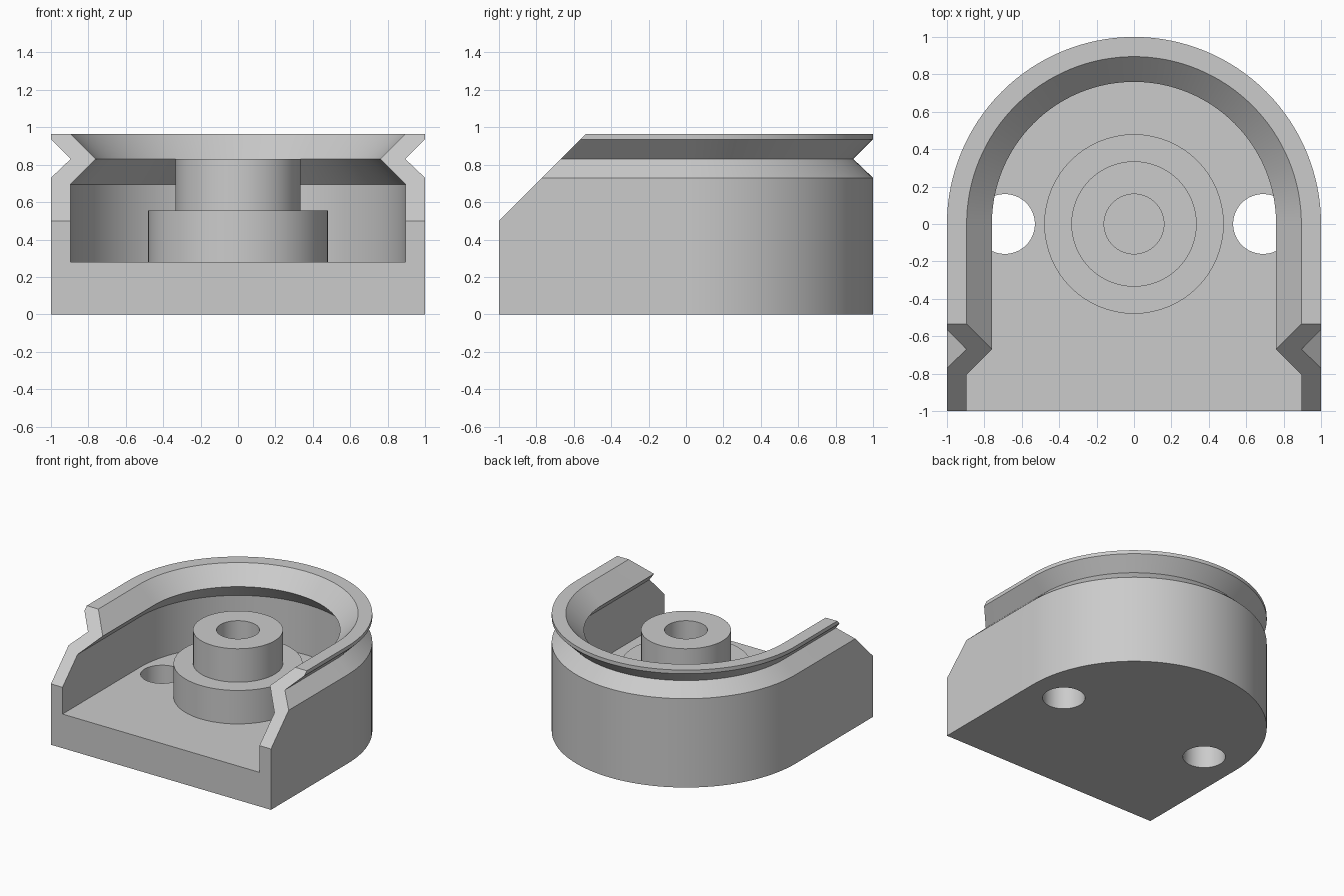
import bpy
import bmesh
from math import cos, sin, pi

cube = bpy.data.objects.get("Cube")
if cube:
    bpy.data.objects.remove(cube, do_unlink=True)

grey = bpy.data.materials.new("plain grey")
grey.use_nodes = True
colour = (0.6, 0.6, 0.6, 1)
grey.diffuse_color = colour
grey.node_tree.nodes["Principled BSDF"].inputs["Base Color"].default_value = colour

SEGMENTS = 64


def loft(name, rings):
    """Solid skinned through a list of closed rings, capped at both ends."""
    bm = bmesh.new()
    loops = [[bm.verts.new(p) for p in ring] for ring in rings]
    for low, high in zip(loops, loops[1:]):
        n = len(low)
        for i in range(n):
            j = (i + 1) % n
            bm.faces.new((low[i], low[j], high[j], high[i]))
    bm.faces.new(loops[0][::-1])
    bm.faces.new(loops[-1])
    bmesh.ops.recalc_face_normals(bm, faces=bm.faces)
    mesh = bpy.data.meshes.new(name)
    bm.to_mesh(mesh)
    bm.free()
    mesh.materials.append(grey)
    obj = bpy.data.objects.new(name, mesh)
    bpy.context.collection.objects.link(obj)
    return obj


def u_ring(r, z, front):
    """Half circle at the back with straight legs running to the front."""
    arc = [(r * cos(pi * i / SEGMENTS), r * sin(pi * i / SEGMENTS), z)
           for i in range(SEGMENTS + 1)]
    return arc + [(-r, front, z), (r, front, z)]


def circle(r, z, x=0):
    return [(x + r * cos(2 * pi * i / SEGMENTS), r * sin(2 * pi * i / SEGMENTS), z)
            for i in range(SEGMENTS)]


def cut(target, cutter):
    mod = target.modifiers.new("cut", 'BOOLEAN')
    mod.operation = 'DIFFERENCE'
    mod.solver = 'EXACT'
    mod.object = cutter
    bpy.context.view_layer.objects.active = target
    bpy.ops.object.modifier_apply(modifier=mod.name)
    bpy.data.objects.remove(cutter, do_unlink=True)


def smooth(obj):
    bpy.ops.object.select_all(action='DESELECT')
    obj.select_set(True)
    bpy.context.view_layer.objects.active = obj
    bpy.ops.object.shade_smooth_by_angle()


# Housing: U-shaped body with a V groove around the outside
outer = [(1, 0), (1, 0.73), (0.895, 0.83), (1, 0.935), (1, 0.965)]
housing = loft("housing", [u_ring(r, z, -1) for r, z in outer])

# Cavity, open at the front, with an inward lip behind the groove
FLOOR = 0.28
inner = [(0.895, FLOOR), (0.895, 0.695), (0.76, 0.83), (0.93, 1.0)]
cut(housing, loft("cavity_cutter", [u_ring(r, z, -1.2) for r, z in inner]))

# Sloped cut across the front of the walls
slope = [(-1.2, 0.3), (-0.3, 1.2), (-1.2, 1.2)]
cut(housing, loft("slope_cutter", [[(x, y, z) for y, z in slope] for x in (-1.2, 1.2)]))

# Two through holes in the floor
for side in (-1, 1):
    cut(housing, loft("hole_cutter", [circle(0.16, z, side * 0.69) for z in (-0.1, 0.4)]))
smooth(housing)

# Stepped hub with a blind bore
steps = [(0.48, FLOOR), (0.48, 0.555), (0.335, 0.555), (0.335, 0.83),
         (0.16, 0.83), (0.16, FLOOR + 0.01)]
hub = loft("hub", [circle(r, z) for r, z in steps])
smooth(hub)
